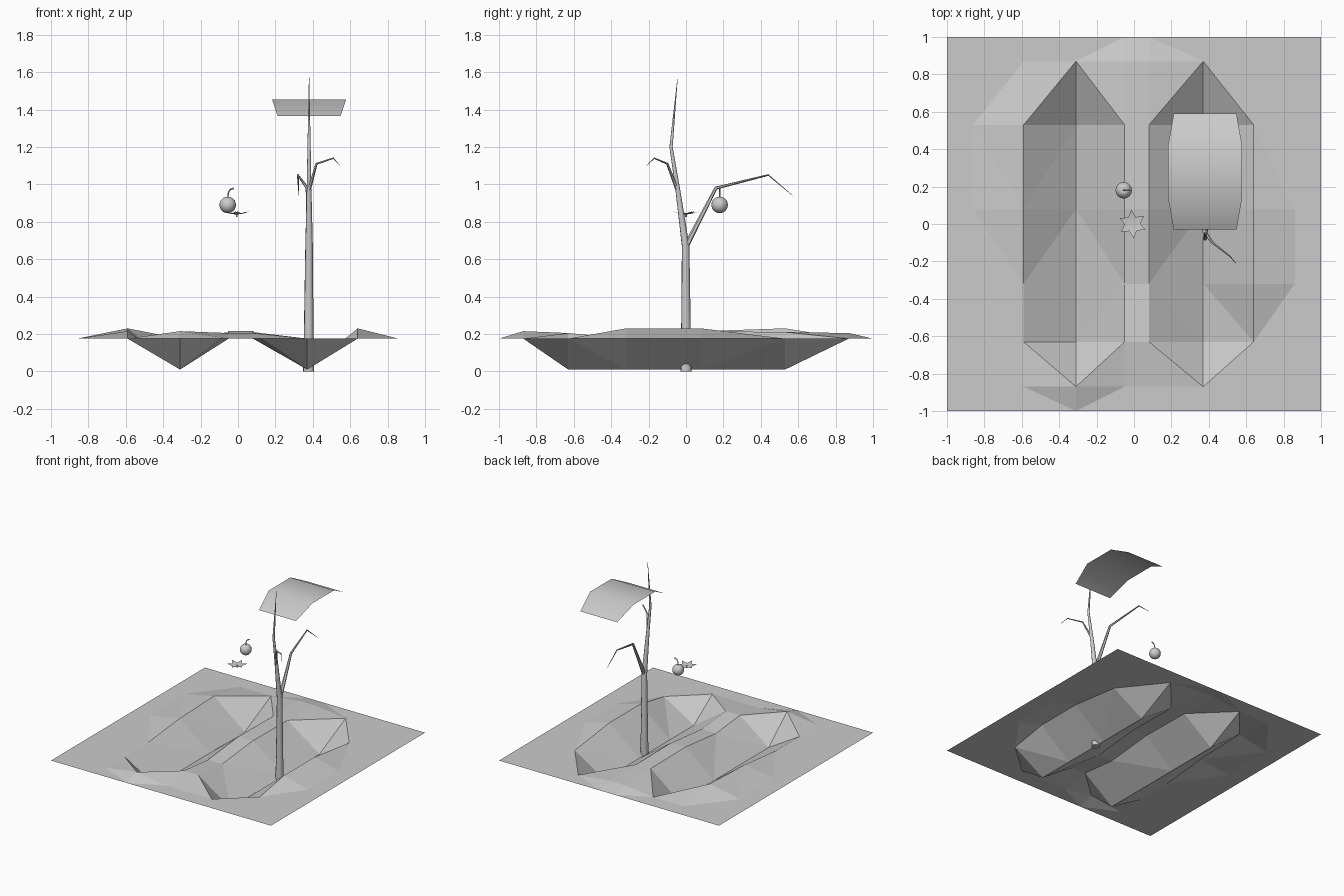
import bpy, bmesh, math
from mathutils import Vector

if "Cube" in bpy.data.objects:
    bpy.data.objects.remove(bpy.data.objects["Cube"])


def make(name, bm, smooth=None):
    bmesh.ops.recalc_face_normals(bm, faces=bm.faces)
    me = bpy.data.meshes.new(name)
    bm.to_mesh(me)
    bm.free()
    ob = bpy.data.objects.new(name, me)
    bpy.context.collection.objects.link(ob)
    if smooth:
        bpy.ops.object.select_all(action='DESELECT')
        ob.select_set(True)
        bpy.context.view_layer.objects.active = ob
        bpy.ops.object.shade_smooth_by_angle(angle=math.radians(smooth))
    return ob


def sheet(bm, rows):
    grid = [[bm.verts.new(p) for p in r] for r in rows]
    for a, b in zip(grid, grid[1:]):
        for i in range(len(a) - 1):
            bm.faces.new((a[i], a[i + 1], b[i + 1], b[i]))


def limb(bm, path, sides=8):
    """Tapered tube through (x, y, z, radius) points."""
    pts = [Vector(p[:3]) for p in path]
    rings = []
    for i, p in enumerate(pts):
        d = (pts[min(i + 1, len(pts) - 1)] - pts[max(i - 1, 0)]).normalized()
        u = d.cross(Vector((0.3, 1, 0.1))).normalized()
        v = d.cross(u)
        rings.append([bm.verts.new(p + path[i][3] * (u * math.cos(t) + v * math.sin(t)))
                      for t in (2 * math.pi * k / sides for k in range(sides))])
    for a, b in zip(rings, rings[1:]):
        for k in range(sides):
            n = (k + 1) % sides
            bm.faces.new((a[k], a[n], b[n], b[k]))
    bm.faces.new(rings[0])
    bm.faces.new(rings[-1])


# ground: coarse grid with two trenches and uneven raised banks
xs = [-1, -.86, -.59, -.31, -.05, .08, .37, .64, .86, 1]
ys = [-1, -.87, -.63, -.32, .08, .53, .87, 1]
base, floor = .175, .01
bank = {(2, 4): .215, (2, 5): .23, (7, 3): .23, (7, 4): .23,
        (3, 1): .215, (4, 6): .205, (5, 6): .205}
for j, z in {2: .205, 4: .215, 5: .21}.items():
    bank[4, j] = bank[5, j] = z
for i in (3, 6):
    for j in (2, 3, 4, 5):
        bank[i, j] = floor
bm = bmesh.new()
sheet(bm, [[(x, y, bank.get((i, j), base)) for i, x in enumerate(xs)]
           for j, y in enumerate(ys)])
bmesh.ops.triangulate(bm, faces=bm.faces)
make("trenched_ground", bm)

# bare tree: trunk plus two branches
bm = bmesh.new()
limb(bm, [(.378, 0, 0, .031), (.378, 0, .2, .027), (.38, -.002, .67, .021),
          (.38, -.045, .98, .013), (.38, -.08, 1.2, .009), (.38, -.045, 1.57, .001)])
limb(bm, [(.38, 0, .67, .016), (.37, .16, .98, .009),
          (.32, .44, 1.05, .005), (.325, .57, .94, .001)], 6)
limb(bm, [(.38, -.047, .97, .010), (.42, -.1, 1.11, .006),
          (.51, -.17, 1.14, .004), (.545, -.21, 1.1, .001)], 6)
make("bare_tree", bm, 50)

# single curved leaf sheet
bm = bmesh.new()
sheet(bm, [[(.38 - w, y, z), (.38 + w, y, z)] for y, z, w in
           [(-.03, 1.365, .168), (.14, 1.453, .198), (.42, 1.453, .198), (.59, 1.365, .168)]])
make("leaf_sheet", bm, 60)

# round fruit, dimpled at the top
bm = bmesh.new()
bmesh.ops.create_uvsphere(bm, u_segments=16, v_segments=12, radius=.044)
for v in bm.verts:
    if v.co.z > .0435:
        v.co.z -= .008
    v.co += Vector((-.055, .18, .89))
make("fruit", bm, 60)

# bent fruit stem
bm = bmesh.new()
limb(bm, [(-.055, .18, .92, .004), (-.052, .18, .955, .004),
          (-.042, .18, .972, .004), (-.022, .18, .98, .005)], 6)
make("fruit_stem", bm, 50)

# six pointed calyx with curled tips and a short stub
bm = bmesh.new()
ring = []
for k in range(12):
    a = math.radians(95 + 30 * k)
    r, z = (.075, .855) if k % 2 == 0 else (.042, .845)
    ring.append(bm.verts.new((-.008 + r * math.cos(a), r * math.sin(a), z)))
mid = bm.verts.new((-.008, 0, .838))
for k in range(12):
    bm.faces.new((mid, ring[k], ring[(k + 1) % 12]))
limb(bm, [(-.006, 0, .825, .005), (-.008, 0, .845, .005)], 6)
make("star_calyx", bm, 40)
